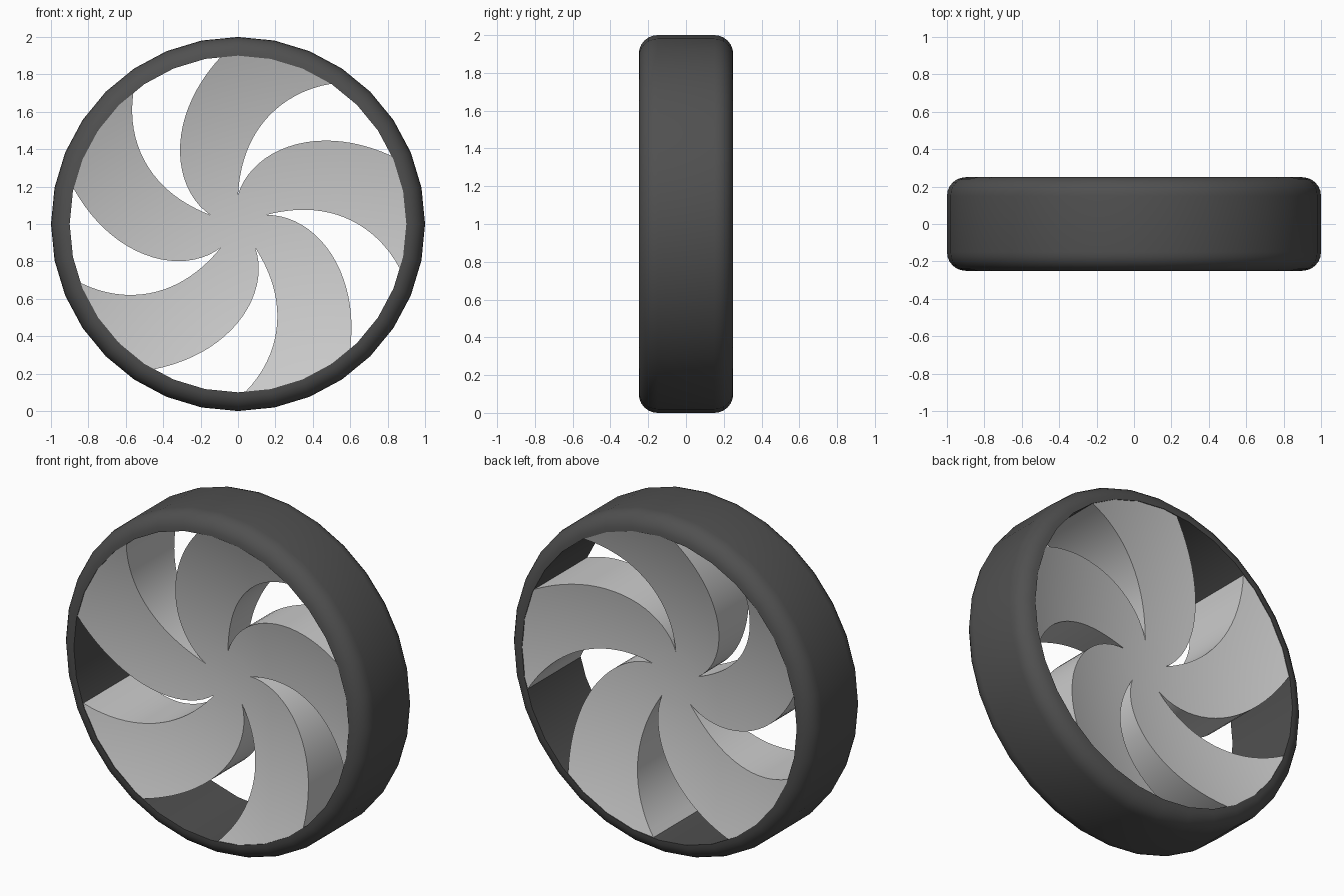
import bpy, bmesh
from math import sin, cos, pi, radians

if "Cube" in bpy.data.objects:
    bpy.data.objects.remove(bpy.data.objects["Cube"])

CZ = 1.0            # axle height
R_IN, R_HUB = 0.9, 0.155


def polar(r, a, y):
    return (r * cos(a), y, CZ + r * sin(a))


def finish(bm, name):
    bmesh.ops.remove_doubles(bm, verts=bm.verts, dist=1e-4)
    bmesh.ops.recalc_face_normals(bm, faces=bm.faces)
    me = bpy.data.meshes.new(name)
    bm.to_mesh(me)
    bm.free()
    ob = bpy.data.objects.new(name, me)
    bpy.context.collection.objects.link(ob)
    bpy.ops.object.select_all(action='DESELECT')
    ob.select_set(True)
    bpy.context.view_layer.objects.active = ob
    bpy.ops.object.shade_smooth_by_angle(angle=radians(35))
    return ob


def grid(bm, rows, closed=False):
    vs = [[bm.verts.new(p) for p in row] for row in rows]
    n = len(rows[0])
    for a, b in zip(vs, vs[1:]):
        for i in range(n if closed else n - 1):
            j = (i + 1) % n
            bm.faces.new((a[i], a[j], b[j], b[i]))


# Tyre: rounded outer corners, straight inner wall, 32 sides
prof = [(0.9 + 0.1 * sin(t * pi / 12), -0.15 - 0.1 * cos(t * pi / 12)) for t in range(7)]
prof += [(r, -y) for r, y in reversed(prof)]
prof.append(prof[0])
bm = bmesh.new()
grid(bm, [[polar(r, 2 * pi * k / 32, y) for k in range(32)] for r, y in prof], closed=True)
tyre = finish(bm, "tyre")
mat = bpy.data.materials.new("dark_rubber")
mat.diffuse_color = (0.08, 0.08, 0.08, 1)
mat.use_nodes = True
mat.node_tree.nodes["Principled BSDF"].inputs["Base Color"].default_value = mat.diffuse_color
tyre.data.materials.append(mat)


# Blade wheel: five swept blades between two dished faces
def dish(r):
    return 0.09 + 0.157 * (r / R_IN) ** 2


def edge_a(r):
    d = r - R_HUB
    return radians(90 - 22 * d - 31 * d * d)


def edge_b(r):
    d = r - R_HUB
    return radians(162 - 105 * d + 21.6 * d * d)


N, M = 20, 12
radii = [R_HUB + (R_IN - R_HUB) * i / N for i in range(N + 1)]
bm = bmesh.new()
for k in range(5):
    turn = 2 * pi * k / 5

    def across(r, s):
        rows = []
        for j in range(M + 1):
            a = edge_a(r) + (edge_b(r) - edge_a(r)) * j / M
            rows.append(polar(r, a + turn, s * dish(r)))
        return rows

    for s in (-1, 1):
        rows = [across(r, s) for r in radii]
        grid(bm, rows)
        # hub sector
        mid = [across(R_HUB * 0.5, s)]
        mid = [[polar(R_HUB * 0.5, radians(90 + 72 * j / M) + turn, s * dish(R_HUB * 0.5))
                for j in range(M + 1)]]
        grid(bm, mid + rows[:1])
        c = bm.verts.new((0, s * dish(0), CZ))
        ring = [bm.verts.new(p) for p in mid[0]]
        for p, q in zip(ring, ring[1:]):
            bm.faces.new((c, p, q))
    # side walls and outer end
    for edge in (edge_a, edge_b):
        grid(bm, [[polar(r, edge(r) + turn, s * dish(r)) for s in (-1, 1)] for r in radii])
    grid(bm, [across(R_IN, -1), across(R_IN, 1)])
finish(bm, "blade_wheel")
